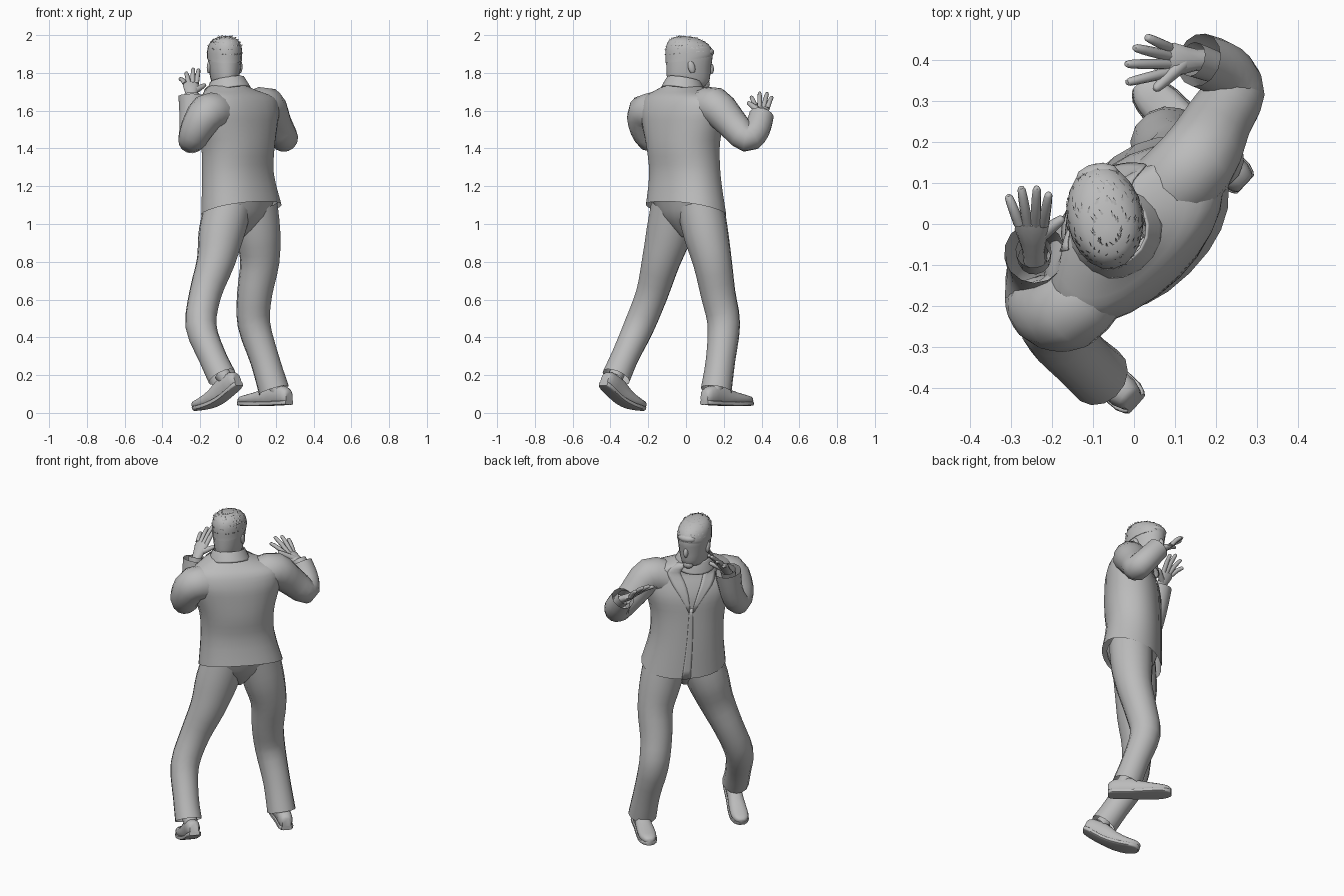
import bpy, bmesh, math, random
from mathutils import Vector

default_cube = bpy.data.objects.get("Cube")
if default_cube:
    bpy.data.objects.remove(default_cube, do_unlink=True)

UP = Vector((0, 0, 1))
SIDE = Vector((1, 1, 0)).normalized()       # towards the figure's right shoulder
FRONT = Vector((-1, 1, 0)).normalized()     # chest direction
GAZE = Vector((-0.17, 0.985, 0)).normalized()
EAR = GAZE.cross(UP)

grey = bpy.data.materials.new("plain_grey")
grey.use_nodes = True
grey.diffuse_color = (0.5, 0.5, 0.5, 1)
grey.node_tree.nodes["Principled BSDF"].inputs["Base Color"].default_value = grey.diffuse_color


def finish(name, bm, thickness=0):
    """Turn a bmesh into a smooth shaded grey object."""
    bmesh.ops.recalc_face_normals(bm, faces=bm.faces)
    mesh = bpy.data.meshes.new(name)
    bm.to_mesh(mesh)
    bm.free()
    mesh.materials.append(grey)
    obj = bpy.data.objects.new(name, mesh)
    bpy.context.collection.objects.link(obj)
    bpy.ops.object.select_all(action='DESELECT')
    obj.select_set(True)
    bpy.context.view_layer.objects.active = obj
    bpy.ops.object.shade_smooth_by_angle(angle=math.radians(50))
    if thickness:
        shell = obj.modifiers.new("thickness", 'SOLIDIFY')
        shell.thickness = thickness
        shell.offset = 1


def densify(rows, steps=3):
    """Smooth interpolation through rows of numbers."""
    out = []
    for i in range(len(rows) - 1):
        a, b, c, d = (rows[max(0, min(len(rows) - 1, i + o))] for o in (-1, 0, 1, 2))
        for k in range(steps):
            t = k / steps
            out.append(tuple(q + t / 2 * (r - p + t * (2*p - 5*q + 4*r - s + t * (3*(q - r) + s - p)))
                             for p, q, r, s in zip(a, b, c, d)))
    return out + [rows[-1]]


def ring_point(ring, angle, power=1):
    centre, u, v = ring
    c, s = math.cos(angle), math.sin(angle)
    return centre + u * math.copysign(abs(c) ** power, c) + v * math.copysign(abs(s) ** power, s)


def loft(name, rings, sides=18, power=1, caps=True, thickness=0):
    bm = bmesh.new()
    loops = [[bm.verts.new(ring_point(r, math.tau * i / sides, power)) for i in range(sides)] for r in rings]
    for a, b in zip(loops, loops[1:]):
        for i in range(sides):
            j = (i + 1) % sides
            bm.faces.new((a[i], a[j], b[j], b[i]))
    if caps:
        bm.faces.new(loops[0])
        bm.faces.new(loops[-1])
    finish(name, bm, thickness)


def tube(name, rows, sides=14, steps=3, caps=False):
    """Round limb through rows of x, y, z, radius."""
    rows = densify(rows, steps)
    pts = [Vector(r[:3]) for r in rows]
    rings, old = [], None
    for i, p in enumerate(pts):
        tangent = (pts[min(i + 1, len(pts) - 1)] - pts[max(i - 1, 0)]).normalized()
        if old is None:
            u = tangent.orthogonal().normalized()
        else:
            u = old.rotation_difference(tangent) @ u
        old = tangent
        rings.append((p, u * rows[i][3], tangent.cross(u) * rows[i][3]))
    loft(name, rings, sides, caps=caps)


def body_rings(rows, steps=3):
    """Rows of z, x, y, half width, half depth, forward drop."""
    return [(Vector((x, y, z)), SIDE * w, FRONT * d - UP * drop)
            for z, x, y, w, d, drop in densify(rows, steps)]


# Jacket body, open at the hem, and trouser seat
jacket = body_rings([
    (1.075, .018, 0, .242, .168, .045), (1.25, 0, -.005, .212, .157, .02),
    (1.4, 0, -.015, .215, .16, 0), (1.52, -.003, -.02, .248, .157, 0),
    (1.6, 0, -.028, .265, .142, 0), (1.67, 0, -.028, .245, .115, 0),
    (1.71, -.04, -.025, .155, .1, 0), (1.74, -.055, -.02, .085, .08, 0)])
loft("jacket_body", jacket, 24, .92, caps=False)
loft("trouser_seat", body_rings([
    (1.12, .015, 0, .2, .145, 0), (1.04, .015, 0, .16, .115, 0), (.97, .01, 0, .06, .065, 0),
    (.93, .005, 0, .02, .025, 0)]), caps=False)

# Raised jacket collar
loft("jacket_collar", body_rings([
    (1.7, -.05, -.015, .115, .112, .03), (1.735, -.055, -.012, .1, .098, .025),
    (1.762, -.057, -.01, .086, .086, .02)]), caps=False, thickness=.006)


def panel(name, rows, lift=.002):
    """Thin plate on the jacket: rows of height share, start and end degrees."""
    bm = bmesh.new()
    loops = []
    for share, start, end in densify(rows, 3):
        place = min(share, .999) * (len(jacket) - 1)
        low, t = int(place), place % 1
        loop = []
        for k in range(5):
            angle = math.radians(start + (end - start) * k / 4)
            p = ring_point(jacket[low], angle, .92).lerp(ring_point(jacket[low + 1], angle, .92), t)
            out = SIDE * math.cos(angle) + FRONT * math.sin(angle)
            loop.append(bm.verts.new(p + out * lift))
        loops.append(loop)
    for a, b in zip(loops, loops[1:]):
        for k in range(4):
            bm.faces.new((a[k], a[k + 1], b[k + 1], b[k]))
    finish(name, bm, .004)


# Lapels and overlapping front edge
for side, sign in (("right", -1), ("left", 1)):
    panel(side + "_lapel", [(.33, 88 + sign * 1, 88 + sign * 3), (.55, 90 + sign * 7, 90 + sign * 22),
                            (.72, 90 + sign * 15, 90 + sign * 34), (.92, 90 + sign * 30, 90 + sign * 60)])
panel("jacket_front_edge", [(.0, 82, 92), (.18, 84, 91), (.36, 86, 90)])

# Trouser legs, open at the hem
tube("left_trouser_leg", [
    (-.05, -.06, 1.1, .125), (-.088, -.09, .95, .122), (-.118, -.133, .8, .102), (-.173, -.18, .63, .086),
    (-.196, -.248, .46, .082), (-.137, -.322, .3, .074), (-.085, -.37, .19, .077)])
tube("right_trouser_leg", [
    (.085, .075, 1.1, .125), (.105, .105, .95, .12), (.115, .14, .8, .104), (.088, .17, .63, .093),
    (.084, .2, .47, .087), (.142, .183, .28, .078), (.19, .16, .12, .082)])

# Sleeves, with shirt cuffs inside the wrists
tube("left_sleeve", [
    (-.1, -.14, 1.585, .1), (-.16, -.21, 1.59, .101), (-.22, -.208, 1.5, .087),
    (-.244, -.165, 1.445, .073), (-.243, -.105, 1.53, .067), (-.242, -.07, 1.675, .075)])
tube("right_sleeve", [
    (.085, .085, 1.605, .1), (.152, .152, 1.625, .1), (.202, .245, 1.53, .084),
    (.244, .322, 1.455, .075), (.215, .375, 1.5, .07), (.158, .4, 1.575, .066)])
tube("left_shirt_cuff", [(-.243, -.085, 1.62, .04), (-.245, -.065, 1.685, .044)])
tube("right_shirt_cuff", [(.19, .385, 1.54, .04), (.142, .402, 1.588, .043)])


def hand(side, wrist, knuckles, across, tips, thumb):
    wrist, knuckles, across = Vector(wrist), Vector(knuckles), Vector(across)
    normal = (knuckles - wrist).cross(across).normalized()
    loft(side + "_palm", [(wrist.lerp(knuckles, t), across * w, normal * d)
                          for t, w, d in ((-.4, .027, .023), (0, .027, .022), (.4, .034, .021),
                                          (.8, .042, .018), (1.05, .038, .012))], 12)
    for i, tip in enumerate(tips):
        root = knuckles + across * (.03 - .02 * i)
        end = Vector(tip)
        middle = root.lerp(end, .5) + UP * .006
        tube(f"{side}_finger_{i + 1}", [(*root, .0135), (*middle, .0125), (*root.lerp(end, .93), .01),
                                        (*end, .004)], 8, 2, True)
    root = wrist.lerp(knuckles, .35)
    end = Vector(thumb)
    tube(side + "_thumb", [(*root, .02), (*root.lerp(end, .55), .016), (*root.lerp(end, .93), .011),
                           (*end, .004)], 8, 2, True)


hand("left", (-.245, -.065, 1.67), (-.25, 0, 1.742), (1, 0, 0),
     [(-.208, .075, 1.82), (-.237, .09, 1.824), (-.275, .09, 1.803), (-.307, .07, 1.77)], (-.172, .015, 1.738))
hand("right", (.15, .4, 1.575), (.085, .4, 1.612), (0, 1, 0),
     [(.03, .456, 1.675), (0, .43, 1.695), (-.02, .39, 1.697), (-.018, .345, 1.675)], (.05, .327, 1.645))


def shoe(side, heel, toe, ankle, bend):
    """Shoe from heel to toe, with the ball of the foot sunk by the bend."""
    heel, toe = Vector(heel), Vector(toe)
    along = toe - heel
    across = along.cross(UP).normalized()
    up = across.cross(along).normalized()
    shape = [(heel + along * t - UP * bend * math.sin(math.pi * t), w, h) for t, w, h in densify(
        [(0, .026, .06), (.08, .04, .085), (.32, .041, .1), (.52, .047, .075),
         (.78, .051, .052), (.94, .038, .04), (1, .016, .026)], 2)]
    loft(side + "_shoe_upper", [(p + up * h * .45, across * w, up * h * .55) for p, w, h in shape], 14, .8)
    loft(side + "_shoe_sole", [(p, across * (w + .004), up * .012) for p, w, h in shape], 16, .4)
    foot = heel + along * .22 + up * .06
    tube(side + "_sock", [(*foot, .04), (*ankle, .042)])


shoe("left", (.005, -.438, .155), (-.228, -.23, .022), (-.088, -.365, .21), .03)
shoe("right", (.272, .096, .055), (.01, .342, .05), (.19, .163, .16), .004)


# Head, ears and face
def head_rings(rows, grow=0, tilt=0):
    """Rows of z, forward shift, half width, half depth; the tilt fades towards the top."""
    top = rows[-1][0]
    return [(Vector((-.07, .01, z)) + GAZE * f, EAR * (w + grow), GAZE * (d + grow) + UP * tilt * (top - z))
            for z, f, w, d in densify(rows, 2)]


crown = [(1.89, .008, .089, .125), (1.93, 0, .087, .118), (1.962, -.012, .075, .096),
         (1.984, -.022, .05, .064), (1.994, -.028, .01, .014)]
loft("head", head_rings([
    (1.66, -.038, .062, .066), (1.715, -.025, .064, .08), (1.735, .0, .064, .104),
    (1.775, .003, .075, .116), (1.83, .004, .084, .12)] + crown), 20)
hair = head_rings([(1.87, .006, .088, .123)] + crown, .003, .15)
loft("hair_cap", hair, 20)


def blob(name, centre, right, front, up):
    rows = [math.pi * k / 8 for k in range(1, 8)]
    loft(name, [(centre - up * math.cos(a), right * math.sin(a), front * math.sin(a)) for a in rows], 10)


face = Vector((-.07, .01, 1.83))
blob("nose", face + GAZE * .12 - UP * .005, EAR * .014, GAZE * .02, UP * .032 - GAZE * .004)
blob("fringe", face + GAZE * .108 + UP * .08, EAR * .055, GAZE * .032, UP * .024)
blob("chin", face + GAZE * .097 - UP * .09, EAR * .032, GAZE * .02, UP * .024)
for side, sign in (("left", -1), ("right", 1)):
    blob(side + "_ear", face + EAR * sign * .084 + GAZE * .005, EAR * .012, GAZE * .02, UP * .034 - GAZE * .006)

# Short hair tufts lying over the cap
random.seed(4)
bm = bmesh.new()
for _ in range(170):
    ring = hair[random.randrange(3, len(hair) - 1)]
    root = ring_point(ring, random.uniform(0, math.tau))
    out = (root - face - UP * .05).normalized()
    turn = (GAZE + EAR * random.uniform(-.7, .7)).normalized()
    sweep = (turn - out * turn.dot(out)) * .018
    width = sweep.cross(out).normalized() * .003
    tip = root + sweep + out * .005
    bm.faces.new([bm.verts.new(p) for p in (root - width, root + width, tip)])
finish("hair_tufts", bm)
